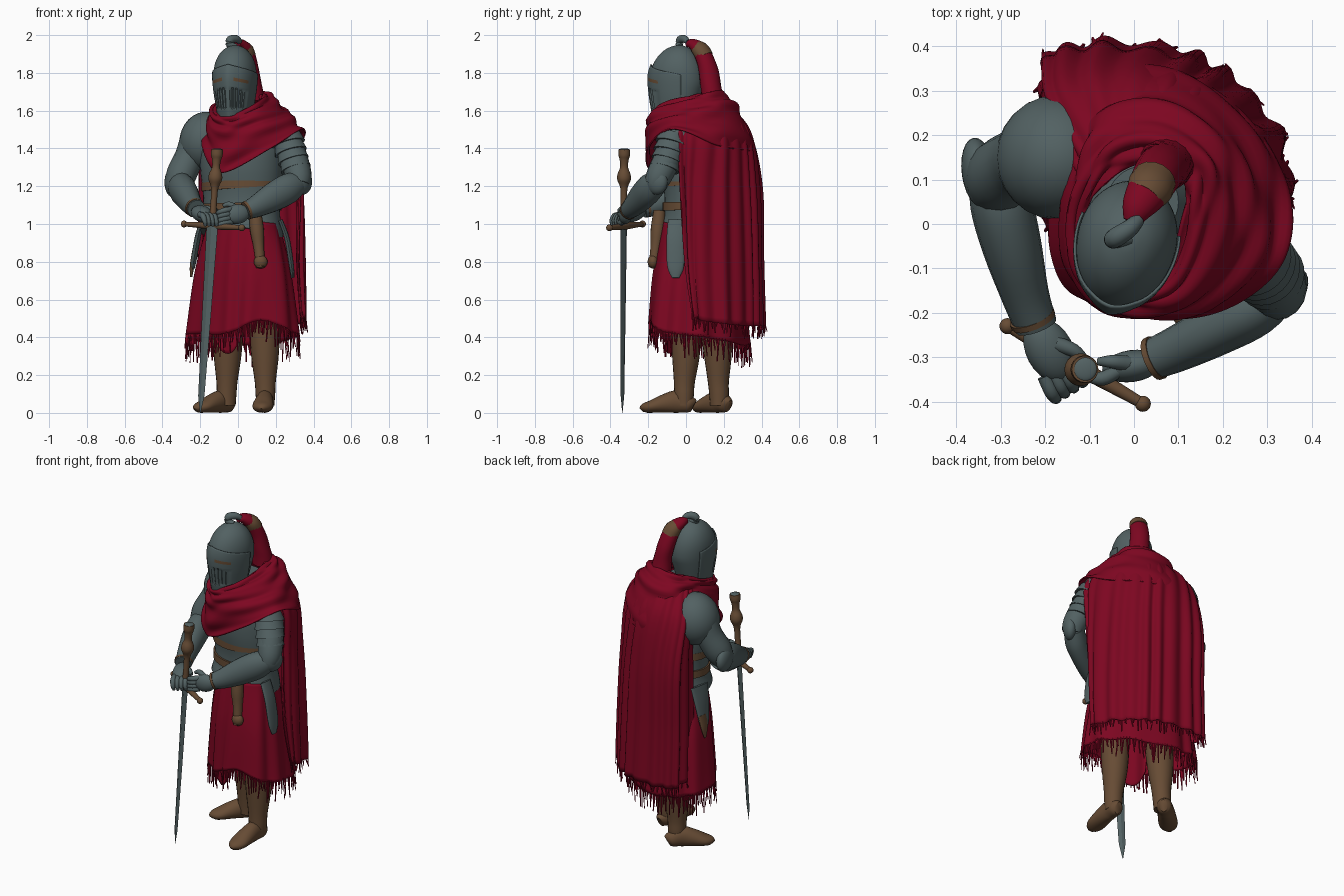
import bpy, bmesh, math, random
from mathutils import Vector, Matrix, Euler

random.seed(4)
V, sin, cos, pi = Vector, math.sin, math.cos, math.pi


def material(name, rgb):
    m = bpy.data.materials.new(name)
    m.diffuse_color = (*rgb, 1)
    return m


STEEL = material("steel", (0.085, 0.12, 0.123))
RED = material("red cloth", (0.205, 0.002, 0.015))
BROWN = material("brown leather", (0.135, 0.072, 0.035))


def finish(bm, name, mats, thick=0, angle=45):
    me = bpy.data.meshes.new(name)
    bm.to_mesh(me)
    bm.free()
    for m in mats:
        me.materials.append(m)
    me.shade_smooth()
    me.set_sharp_from_angle(angle=math.radians(angle))
    ob = bpy.data.objects.new(name, me)
    bpy.context.collection.objects.link(ob)
    if thick:
        mod = ob.modifiers.new("thickness", 'SOLIDIFY')
        mod.thickness, mod.offset = thick, 0


def spline(pts, n, closed=False):
    """Catmull-Rom curve, n samples per span."""
    pts, m, out = [V(p) for p in pts], len(pts), []
    get = lambda i: pts[i % m] if closed else pts[max(0, min(m - 1, i))]
    for i in range(m if closed else m - 1):
        a, b, c, d = (get(i + k) for k in (-1, 0, 1, 2))
        for j in range(n):
            t = j / n
            out.append(0.5 * (2*b + (c - a)*t + (2*a - 5*b + 4*c - d)*t*t + (3*b - a - 3*c + d)*t**3))
    return out if closed else out + [pts[-1]]


def grid(name, rows, mats, closed=True, caps=True, fold=None, paint=None, thick=0, angle=45):
    """Skin over rows of points; fold pushes along normals, paint picks a material."""
    bm = bmesh.new()
    vs = [[bm.verts.new(p) for p in r] for r in rows]
    nr, nc = len(rows), len(rows[0])
    for j in range(nr - 1):
        for i in range(nc if closed else nc - 1):
            k = (i + 1) % nc
            f = bm.faces.new((vs[j][i], vs[j][k], vs[j + 1][k], vs[j + 1][i]))
            if paint:
                f.material_index = paint((i + .5) / (nc - 1), (j + .5) / (nr - 1))
    if caps:
        bm.faces.new(vs[0])
        bm.faces.new(vs[-1])
    bmesh.ops.recalc_face_normals(bm, faces=bm.faces[:])
    if fold:
        bm.normal_update()
        push = [(vs[j][i], vs[j][i].normal * fold(i / nc, j / (nr - 1))) for j in range(nr) for i in range(nc)]
        for v, d in push:
            v.co += d
    hem = [v.co.copy() for v in vs[-1]]
    finish(bm, name, mats, thick, angle)
    return hem


def cloth(name, rings, closed, nu, nv, fold):
    rows = [spline(r, nu, closed) for r in rings]
    cols = [spline(c, nv) for c in zip(*rows)]
    return grid(name, list(zip(*cols)), [RED], closed, False, fold, thick=0.008, angle=70)


def tube(name, pts, radii, mat, n=16, steps=4, ref=(0, 0, 1)):
    """Tube with elliptical radii (sideways, along ref) at each path point."""
    radii = [r if isinstance(r, tuple) else (r, r) for r in radii]
    path = spline(pts, steps)
    rad = spline([(a, b, 0) for a, b in radii], steps)
    rows = []
    for i, p in enumerate(path):
        t = (path[min(i + 1, len(path) - 1)] - path[max(i - 1, 0)]).normalized()
        s = t.cross(V(ref)).normalized()
        u = s.cross(t)
        rows.append([p + s*cos(2*pi*k/n)*rad[i].x + u*sin(2*pi*k/n)*rad[i].y for k in range(n)])
    grid(name, rows, [mat])


def ball(name, loc, scale, mat, rot=(0, 0, 0)):
    bm = bmesh.new()
    bmesh.ops.create_uvsphere(bm, u_segments=24, v_segments=14, radius=1)
    bm.transform(Matrix.LocRotScale(V(loc), Euler([math.radians(a) for a in rot]), V(scale)))
    finish(bm, name, [mat])


def fringe(name, hem, step, half, lo, hi):
    bm = bmesh.new()
    for i in range(0, len(hem) - 1, step):
        p, d = hem[i], (hem[i + 1] - hem[i]).normalized() * half
        w = V((-d.y, d.x, 0)) * 0.6
        q = p + V((random.uniform(-.012, .012), random.uniform(-.012, .012), -random.uniform(lo, hi)))
        a = [bm.verts.new(p + V((0, 0, .01)) + o) for o in (d, w, -d, -w)]
        b = [bm.verts.new(q + o * .6) for o in (d, w, -d, -w)]
        for k in range(4):
            bm.faces.new((a[k], a[(k + 1) % 4], b[(k + 1) % 4], b[k]))
        bm.faces.new(b)
        bm.faces.new(a[::-1])
    bmesh.ops.recalc_face_normals(bm, faces=bm.faces[:])
    finish(bm, name, [RED])


def oval(c, z, rx, yf, yb, a, yaw=-14):
    """Point on a turned oval; a = 0 is the front."""
    p = V((sin(a)*rx, -cos(a)*(yf if cos(a) > 0 else yb), 0))
    return Matrix.Rotation(math.radians(yaw), 3, 'Z') @ p + V((c[0], c[1], z))


# helmet
HC = (-0.015, -0.035)
HELM = spline([(1.54, .08, .125), (1.62, .092, .142), (1.70, .105, .153), (1.78, .112, .157), (1.84, .107, .143),
               (1.89, .088, .113), (1.925, .058, .073), (1.943, .024, .03), (1.946, .002, .002)], 4)
grid("helmet", [[oval(HC, h.x, h.y, h.z, h.z * (.55 + .3 * min(1, (h.x - 1.54) / .2)), 2*pi*k/48)
                 for k in range(48)] for h in HELM], [STEEL])

# visor with eye slits and grooved breathing slots
rows = []
for j in range(33):
    row = []
    for i in range(43):
        a = (i / 42 - .5) * 210
        z = 1.555 + j / 32 * (0.235 + .055 * (1 - abs(a) / 105))
        lo, hi = [q for q in HELM if q.x <= z][-1], [q for q in HELM if q.x > z][0]
        h = lo.lerp(hi, (z - lo.x) / (hi.x - lo.x))
        s = 1.03 + .06 * max(0, 1 - abs(a) / 25)
        if .2 < j / 32 < .58 and 5 < abs(a) < 52 and i % 2:
            s -= .07
        row.append(oval(HC, z, h.y * 1.035, h.z * s, h.z * .88, math.radians(a)))
    rows.append(row)
grid("visor", rows, [STEEL, BROWN], False, False, thick=.006, angle=35,
     paint=lambda u, v: int(.72 < v < .78 and 14 < abs(u - .5) * 210 < 54))

# crest and plume
tube("crest_curl", [(-.01, -.03, 1.935), (-.045, -.035, 1.95), (-.04, -.03, 1.975), (-.01, -.01, 1.98), (.01, .01, 1.965)],
     [.018, .02, .022, .02, .015], STEEL)
tube("plume", [(-.005, .005, 1.955), (.01, .04, 1.95), (.035, .08, 1.915), (.055, .115, 1.83), (.07, .13, 1.74), (.075, .14, 1.66)],
     [(.02, .018), (.038, .03), (.05, .042), (.055, .048), (.058, .052), (.065, .06)], RED, steps=6)
tube("plume_binding", [(.022, .06, 1.936), (.035, .08, 1.917), (.045, .098, 1.885)], [(.044, .039), (.052, .045), (.051, .047)], BROWN)

# breastplate with a fauld raised at the front, and belts
TC = (.02, .05)
TORSO = [(.93, .225, .18), (.98, .218, .174), (1.06, .207, .16), (1.16, .21, .158), (1.3, .225, .178), (1.44, .215, .17), (1.56, .12, .12), (1.62, .08, .08)]
lift = lambda z, a: z + .065 * max(0, 1 - (z - .93) / .13) * max(0, cos(a + .3))
grid("breastplate", [[oval(TC, lift(t.x, 2*pi*k/40), t.y, t.z, t.z, 2*pi*k/40, -20) for k in range(40)] for t in spline(TORSO, 4)], [STEEL])
for name, z0, tilt, r in (("waist_belt", 1.21, .015, .214), ("hip_belt", 1.09, .005, .212)):
    grid(name, [[oval(TC, z0 + dz + tilt * sin(2*pi*k/40), r + o, r * .77 + o, r * .77 + o, 2*pi*k/40, -20) for k in range(40)]
                for dz, o in ((-.022, -.012), (-.022, .004), (.022, .004), (.022, -.012))], [BROWN])

# belt hangings
tube("dagger_sheath", [(.09, -.14, 1.07), (.1, -.15, .97), (.11, -.16, .88), (.12, -.175, .77)],
     [.032, .037, .028, .024], BROWN, ref=(0, 1, 0))
ball("sheath_tip", (.12, -.175, .8), (.036, .028, .036), BROWN)
tube("left_tasset", [(.225, -.05, 1.02), (.26, -.055, .92), (.283, -.055, .78), (.29, -.055, .715)],
     [(.012, .045), (.014, .048), (.013, .045), (.008, .02)], STEEL, ref=(0, 1, 0))
tube("right_tasset", [(-.19, .14, 1.02), (-.215, .15, .92), (-.235, .155, .8), (-.24, .16, .76)],
     [(.012, .08), (.016, .065), (.014, .04), (.008, .01)], STEEL, ref=(0, 1, 0))
tube("hip_leather", [(-.23, .165, .86), (-.243, .165, .78), (-.248, .165, .72)], [(.012, .04), (.012, .03), (.006, .008)],
     BROWN, ref=(0, 1, 0))

# skirt, tabard and fringe
skirt = [
    [(-.04, -.085, 1.01), (.12, -.115, 1.01), (.2, -.045, 1.0), (.2, .09, 1.0), (.08, .19, 1.0), (-.06, .2, 1.0), (-.15, .14, 1.0), (-.14, .01, 1.0)],
    [(-.055, -.125, .75), (.13, -.165, .75), (.25, -.095, .75), (.26, .1, .75), (.1, .26, .75), (-.1, .28, .75), (-.22, .19, .75), (-.19, .025, .75)],
    [(-.065, -.14, .42), (.12, -.19, .49), (.285, -.12, .43), (.31, .1, .4), (.12, .3, .36), (-.11, .325, .37), (-.265, .22, .4), (-.225, .03, .42)]]
hem = cloth("skirt", skirt, True, 18, 10,
            lambda u, v: (.002 + .011 * v) * sin(2*pi*11*u + 1.5*sin(2*pi*3*u) + v) * (.7 + .3*sin(2*pi*5*u)))
fringe("skirt_fringe", hem, 1, .006, .04, .13)
cloth("front_tabard", [[(x, -.07 - .4 * x, .95) for x in (-.1, -.05, 0, .04)], [(x, -.1 - .45 * x, .6) for x in (-.13, -.08, -.03, .02)],
                       [(x, -.11 - .45 * x, z) for x, z in ((-.13, .42), (-.085, .325), (-.025, .325), (.02, .42))]],
      False, 8, 8, lambda u, v: .004 * sin(2*pi*2*u))

# cape and fringe
cape = [
    [(.15, -.02, 1.62), (.16, .07, 1.63), (.14, .15, 1.64), (.08, .21, 1.64), (0, .21, 1.64), (-.06, .19, 1.63), (-.1, .14, 1.62), (-.12, .08, 1.61)],
    [(.32, -.04, 1.48), (.315, .08, 1.48), (.26, .2, 1.48), (.15, .295, 1.49), (.02, .335, 1.49), (-.1, .325, 1.49), (-.185, .28, 1.48), (-.165, .17, 1.48)],
    [(.32, -.03, 1.2), (.34, .06, 1.2), (.295, .2, 1.2), (.185, .32, 1.2), (.05, .38, 1.2), (-.09, .39, 1.2), (-.195, .36, 1.2), (-.175, .19, 1.2)],
    [(.31, .0, .8), (.35, .06, .8), (.315, .205, .8), (.2, .335, .8), (.06, .39, .8), (-.09, .395, .8), (-.195, .365, .8), (-.185, .2, .8)],
    [(.33, .04, .52), (.355, .08, .49), (.32, .215, .47), (.21, .34, .46), (.07, .4, .46), (-.09, .405, .46), (-.195, .375, .47), (-.195, .22, .5)]]
hem = cloth("cape", cape, False, 18, 7,
            lambda u, v: (.002 + .012 * min(1, 1.6 * v)) * sin(2*pi*12*u + 1.4*sin(2*pi*2.3*u) + .8*v) * (.7 + .3*sin(30*u)))
fringe("cape_fringe", hem, 2, .006, .02, .07)

# cowl draped around the neck and over one shoulder
cowl = [
    [(-.04, -.14, 1.55), (.07, -.11, 1.6), (.11, -.01, 1.64), (.11, .1, 1.67), (.04, .14, 1.67), (-.05, .11, 1.65), (-.11, .02, 1.61), (-.11, -.08, 1.57)],
    [(-.04, -.175, 1.56), (.09, -.155, 1.615), (.15, -.02, 1.66), (.16, .13, 1.69), (.06, .195, 1.695), (-.06, .165, 1.67), (-.13, .04, 1.62), (-.12, -.1, 1.58)],
    [(-.04, -.195, 1.48), (.14, -.185, 1.54), (.25, -.04, 1.59), (.23, .16, 1.6), (.09, .275, 1.6), (-.08, .25, 1.59), (-.145, .1, 1.57), (-.145, -.09, 1.51)],
    [(-.09, -.175, 1.27), (.17, -.195, 1.4), (.335, -.08, 1.5), (.315, .16, 1.42), (.13, .34, 1.39), (-.09, .35, 1.39), (-.165, .2, 1.45), (-.18, -.05, 1.39)]]
cloth("cowl", cowl, True, 16, 12,
      lambda u, v: .008 * sin(24*v + 2*pi*2*u + 1.3*sin(2*pi*3*u)) + .004 * sin(40*v - 2*pi*3*u))

# legs and boots
for side, knee, ankle, heel, toe in (("right", (-.05, .15, .55), (-.06, .175, .1), (-.03, .225), (-.222, .05)),
                                     ("left", (.14, .0, .55), (.145, -.01, .1), (.15, .04), (.125, -.235))):
    k, a, h, t = V(knee), V(ankle), V((*heel, 0)), V((*toe, 0))
    tube(side + "_boot", [k, k.lerp(a, .5) + V((0, .005, 0)), k.lerp(a, .85), a, a - V((0, 0, .06))],
         [.085, .075, .056, .052, .047], BROWN, n=20, ref=(0, 1, 0))
    prof = [(0, .02, .035), (.08, .042, .045), (.3, .045, .06), (.55, .052, .05), (.8, .054, .034), (.95, .036, .025), (1, .012, .014)]
    tube(side + "_foot", [h.lerp(t, f) + V((0, 0, hh)) for f, w, hh in prof], [(w, hh) for f, w, hh in prof], BROWN, n=20)

# right arm (viewer's left)
ball("right_pauldron", (-.175, .15, 1.44), (.135, .14, .155), STEEL, (0, 10, 0))
tube("right_upper_arm", [(-.22, .15, 1.46), (-.255, .14, 1.36), (-.3, .11, 1.26), (-.31, .08, 1.2)], [.085, .078, .08, .066], STEEL, ref=(0, 1, 0))
ball("right_elbow_guard", (-.35, .115, 1.22), (.038, .08, .075), STEEL, (0, 0, 8))
tube("right_forearm", [(-.315, .13, 1.21), (-.3, .05, 1.19), (-.275, -.05, 1.155), (-.245, -.16, 1.105), (-.22, -.23, 1.08)],
     [.055, (.07, .083), (.067, .08), (.054, .062), .048], STEEL)
tube("right_cuff", [(-.231, -.208, 1.088), (-.226, -.22, 1.083)], [.053, .052], BROWN)
ball("right_hand", (-.19, -.285, 1.053), (.053, .08, .042), STEEL, (15, 0, 28))

# left arm with layered plates
tube("left_upper_arm", [(.24, -.03, 1.48), (.29, -.09, 1.36), (.32, -.14, 1.26), (.32, -.16, 1.21)], [.08, .075, .07, .06], STEEL, ref=(0, 1, 0))
for i in range(4):
    c = V((.262, -.07, 1.44)).lerp(V((.3, -.11, 1.31)), i / 3)
    tube("left_arm_plate_%d" % (i + 1), [c + V((-.008, .008, .03)), c + V((.006, -.006, -.018))],
         [.076 - .002*i, .09 - .003*i], STEEL, n=24, steps=2, ref=(0, 1, 0))
ball("left_elbow_guard", (.343, -.155, 1.225), (.04, .065, .07), STEEL, (0, 0, -35))
tube("left_forearm", [(.33, -.14, 1.225), (.27, -.19, 1.19), (.19, -.235, 1.145), (.1, -.28, 1.095), (.04, -.305, 1.07)],
     [.055, (.064, .08), (.06, .078), (.052, .06), .046], STEEL)
tube("left_cuff", [(.052, -.3, 1.075), (.04, -.305, 1.07)], [.051, .05], BROWN)
ball("left_hand", (-.005, -.32, 1.052), (.068, .036, .052), STEEL, (0, -10, 8))

# fingers
for i in range(4):
    o = i - 1.5
    s = V((-.172 + .02*o, -.325 + .012*o, 1.05))
    tube("right_finger_%d" % (i + 1), [s, s + V((.016, -.035, -.008)), s + V((.026, -.05, -.035)), s + V((.03, -.045, -.06))],
         [.016, .016, .013, .008], STEEL, n=10)
    s = V((-.035, -.33, 1.045 + .022*o))
    tube("left_finger_%d" % (i + 1), [s, s + V((-.035, -.018, -.006)), s + V((-.065, -.012, -.016)), s + V((-.075, .005, -.02))],
         [.016, .016, .013, .008], STEEL, n=10)
tube("right_thumb", [(-.175, -.27, 1.08), (-.135, -.285, 1.08), (-.11, -.305, 1.07)], [.018, .015, .009], STEEL, n=10)
tube("left_thumb", [(-.01, -.315, 1.085), (-.05, -.31, 1.105), (-.08, -.31, 1.095)], [.018, .015, .009], STEEL, n=10)

# sword
tip, top = V((-.2, -.337, 0)), V((-.11, -.327, 1.4))
on = lambda z: tip.lerp(top, z / 1.4)
W = V((.87, -.49, 0))
T = V((.49, .87, 0))
grid("sword_blade", [[on(z) + W*w, on(z) + T*t, on(z) - W*w, on(z) - T*t] for z, w, t in
                     ((0, .002, .001), (.09, .019, .005), (.5, .027, .007), (1.0, .035, .009))], [STEEL], angle=20)
prof = [(.99, .022), (1.05, .018), (1.16, .017), (1.2, .022), (1.235, .036), (1.265, .034), (1.3, .021), (1.34, .024), (1.365, .031), (1.395, .03)]
tube("sword_grip", [on(z) for z, r in prof], [r for z, r in prof], BROWN, n=20, ref=(0, 1, 0))
ball("pommel_cap", on(1.393), (.027, .027, .008), STEEL)
ends = V((-.285, -.23, 1.0)), V((.02, -.405, .98))
tube("sword_guard", [ends[0], ends[0].lerp(ends[1], .45), ends[0].lerp(ends[1], .55), ends[1]], [.012, .019, .019, .012], BROWN)
for i, e in enumerate(ends):
    ball("guard_end_%d" % (i + 1), e, (.018, .018, .018), BROWN)
